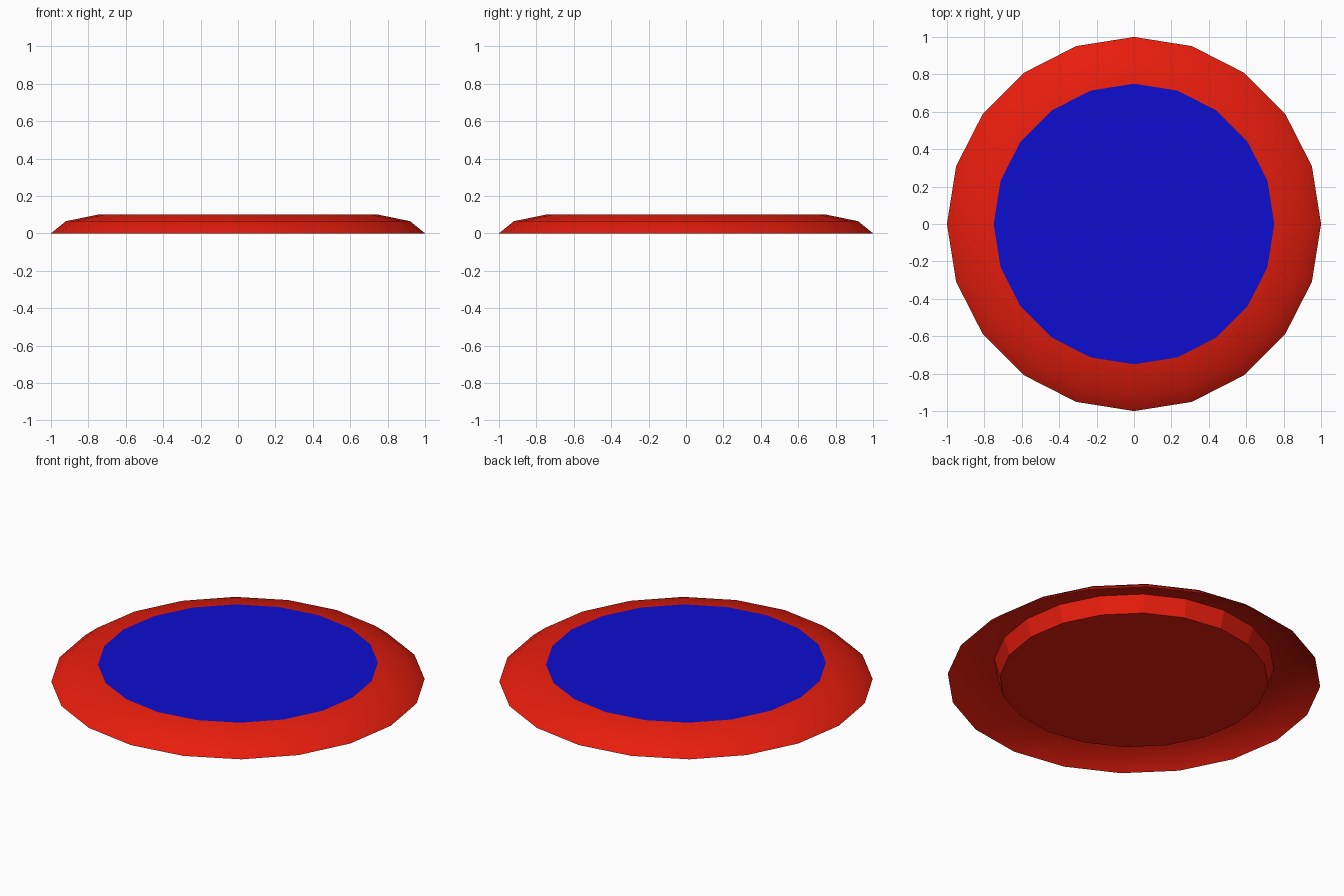
import bpy
from math import cos, sin, tau

if "Cube" in bpy.data.objects:
    bpy.data.objects.remove(bpy.data.objects["Cube"])

SIDES = 20


def material(name, color):
    m = bpy.data.materials.new(name)
    m.diffuse_color = (*color, 1)
    m.use_nodes = True
    m.node_tree.nodes["Principled BSDF"].inputs["Base Color"].default_value = m.diffuse_color
    return m


def lathe(name, profile, mat, smooth=False, cap=False):
    """Revolve (radius, z) points, listed from bottom/outside to top."""
    verts = [(r * cos(tau * i / SIDES), r * sin(tau * i / SIDES), z)
             for r, z in profile for i in range(SIDES)]
    faces = []
    for k in range(len(profile) - 1):
        a, b = k * SIDES, (k + 1) * SIDES
        for i in range(SIDES):
            j = (i + 1) % SIDES
            faces.append((a + i, a + j, b + j, b + i))
    if cap:  # close the first ring, facing down, or up for a lone ring
        ring = tuple(range(SIDES))
        faces.append(ring if len(profile) == 1 else ring[::-1])
    mesh = bpy.data.meshes.new(name)
    mesh.from_pydata(verts, [], faces)
    mesh.materials.append(mat)
    mesh.polygons.foreach_set("use_smooth", [smooth] * len(faces))
    mesh.update()
    obj = bpy.data.objects.new(name, mesh)
    bpy.context.collection.objects.link(obj)
    return obj


red = material("red", (0.8, 0.012, 0.004))
blue = material("blue", (0.004, 0.004, 0.64))

# Rounded outer rim, an open shell hollow underneath
lathe("rim", [(1.0, 0.0), (0.92, 0.065), (0.75, 0.1)], red, smooth=True)

# Faceted tapered core under the top, closed at the bottom
lathe("core", [(0.72, 0.0), (0.75, 0.1)], red, cap=True)

# Flat blue top
lathe("top_disc", [(0.75, 0.1)], blue, cap=True)
